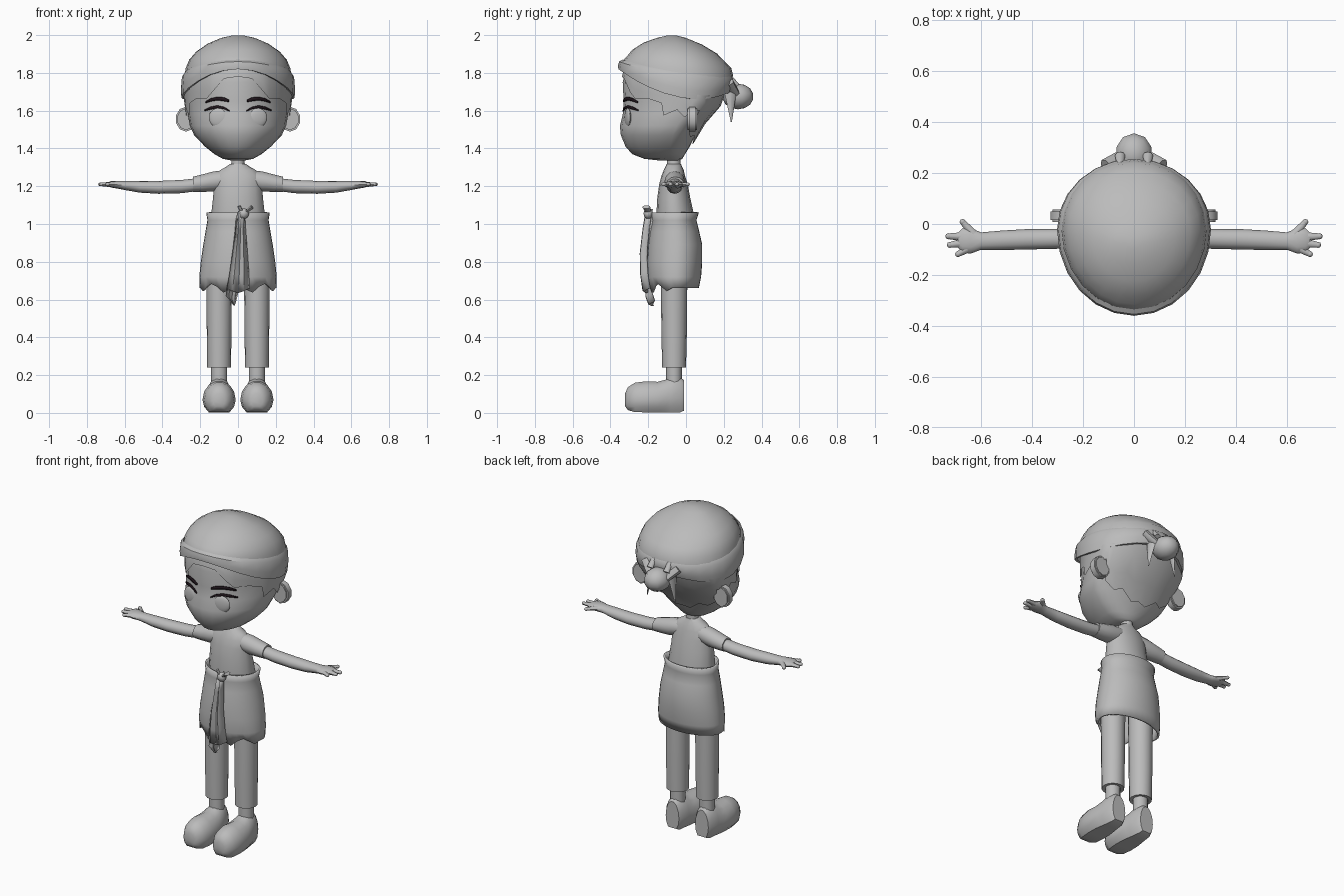
import bpy, bmesh, math
from mathutils import Vector, Matrix
from math import sin, cos, pi, radians

if "Cube" in bpy.data.objects:
    bpy.data.objects.remove(bpy.data.objects["Cube"])

def mat(name, c):
    m = bpy.data.materials.new(name)
    m.diffuse_color = (*c, 1)
    m.use_nodes = True
    m.node_tree.nodes["Principled BSDF"].inputs["Base Color"].default_value = m.diffuse_color
    return m

GREY = mat("plain grey", (0.5, 0.5, 0.5))
DARK = mat("dark brow", (0.015, 0.008, 0.012))

def finish(name, bm, m=GREY, angle=50, normals=True):
    if normals:
        bmesh.ops.recalc_face_normals(bm, faces=bm.faces)
    me = bpy.data.meshes.new(name)
    bm.to_mesh(me)
    bm.free()
    me.materials.append(m)
    ob = bpy.data.objects.new(name, me)
    bpy.context.collection.objects.link(ob)
    bpy.ops.object.select_all(action='DESELECT')
    ob.select_set(True)
    bpy.context.view_layer.objects.active = ob
    bpy.ops.object.shade_smooth_by_angle(angle=radians(angle))
    return ob

def loft(name, rings, m=GREY, closed=True, caps=(True, True), angle=50):
    """Skin a list of equally long point rings."""
    bm = bmesh.new()
    rows = [[bm.verts.new(p) for p in r] for r in rings]
    n = len(rows[0])
    for r0, r1 in zip(rows, rows[1:]):
        for i in range(n if closed else n - 1):
            j = (i + 1) % n
            bm.faces.new((r0[i], r0[j], r1[j], r1[i]))
    if closed and caps[0]:
        bm.faces.new(rows[0])
    if closed and caps[1]:
        bm.faces.new(rows[-1])
    return finish(name, bm, m, angle)

def thicken(ob, t):
    s = ob.modifiers.new("thickness", 'SOLIDIFY')
    s.thickness = t
    s.offset = -1
    return ob

def egg(a, rx, yf, yb, w=0.5):
    """Point on an egg outline: angle 0 faces front, yf/yb are its front and back."""
    yw = yf * (1 - w) + yb * w
    return rx * sin(a), yw - cos(a) * ((yw - yf) if cos(a) > 0 else (yb - yw))

def hoop(z, rx, yf, yb, cx=0, n=16, w=0.5, A=0, B=0):
    pts = []
    for i in range(n):
        a = 2 * pi * i / n
        x, y = egg(a, rx, yf, yb, w)
        pts.append((cx + x, y, z + A * cos(a) + B * cos(2 * a)))
    return pts

def ball(name, loc, r, seg=12, rings=8, rot=None):
    bm = bmesh.new()
    bmesh.ops.create_uvsphere(bm, u_segments=seg, v_segments=rings, radius=1)
    M = Matrix.Translation(loc) @ (rot or Matrix()) @ Matrix.Diagonal((*r, 1))
    bmesh.ops.transform(bm, matrix=M, verts=bm.verts)
    return finish(name, bm)

def spike(name, p, q, r0, r1, flat=1.0, seg=8):
    """Tapered limb from p to q, flattened along its own local y."""
    p, q = Vector(p), Vector(q)
    bm = bmesh.new()
    bmesh.ops.create_cone(bm, cap_ends=True, segments=seg, radius1=r0, radius2=r1, depth=(q - p).length)
    M = (Matrix.Translation((p + q) / 2) @ (q - p).to_track_quat('Z', 'Y').to_matrix().to_4x4()
         @ Matrix.Diagonal((1, flat, 1, 1)))
    bmesh.ops.transform(bm, matrix=M, verts=bm.verts)
    return finish(name, bm)

# head: height, half width, front, back
HEAD = [(1.335, .03, -.13, -.04), (1.345, .08, -.22, -.02), (1.37, .125, -.285, -.005),
        (1.41, .175, -.32, .02), (1.47, .232, -.345, .05), (1.52, .255, -.35, .08),
        (1.58, .265, -.335, .14), (1.65, .275, -.33, .19), (1.75, .28, -.335, .21),
        (1.82, .26, -.32, .18), (1.9, .19, -.25, .1)]
loft("head", [hoop(*h, n=24, w=.7) for h in HEAD])

def head_at(z):
    for a, b in zip(HEAD, HEAD[1:]):
        if z <= b[0]:
            t = (z - a[0]) / (b[0] - a[0])
            return [u + (v - u) * t for u, v in zip(a[1:], b[1:])]
    return HEAD[-1][1:]

def face_y(x, z):
    rx, yf, yb = head_at(z)
    return egg(math.asin(x / rx), rx, yf, yb, .7)[1]

# hair: jagged shell over the sides and back of the head
LOW = [(0, 1.78), (15, 1.77), (28, 1.70), (35, 1.665), (50, 1.665), (64, 1.64), (70, 1.575),
       (80, 1.605), (90, 1.565), (100, 1.6), (112, 1.6), (120, 1.5), (135, 1.46), (150, 1.47),
       (165, 1.42), (180, 1.43)]
edge = LOW + [(360 - a, z) for a, z in LOW[-2:0:-1]]
rows = []
for t in (0, .33, .66, 1):
    row = []
    for deg, lo in edge:
        a = radians(deg)
        hi = 1.735 + .06 * cos(a) + .045 * cos(2 * a)
        z = hi + (lo - hi) * t
        rx, yf, yb = head_at(z)
        x, y = egg(a, rx + .01, yf - .01, yb + .012, .7)
        row.append((x, y, z))
    rows.append(row)
loft("hair", rows, caps=(False, False))

# head wrap: lower band and the cap above it, each with its own rim
band = [(1.715, .288, -.34, .225, .06, .045), (1.715, .30, -.358, .24, .06, .045),
        (1.75, .302, -.36, .255, .055, .035), (1.797, .297, -.354, .255, .045, .018),
        (1.815, .283, -.335, .24, .04, .015)]
cap = [(1.80, .284, -.338, .25, .035, .018), (1.835, .277, -.335, .24, .02, .01),
       (1.87, .258, -.315, .21, .015, 0), (1.912, .222, -.285, .165, .01, 0),
       (1.955, .16, -.225, .085, .005, 0), (1.985, .09, -.155, 0, 0, 0), (1.998, .03, -.1, -.05, 0, 0)]
for name, table, caps in (("wrap_band", band, (False, False)), ("wrap_cap", cap, (False, True))):
    loft(name, [hoop(z, rx, f, b, n=24, w=.55, A=A, B=B) for z, rx, f, b, A, B in table],
         caps=caps, angle=40)

# tied knot at the back
ball("wrap_knot", (0, .275, 1.675), (.075, .083, .068), 10, 7)
for s in (-1, 1):
    spike("knot_loop", (s * .1, .215, 1.75), (s * .03, .27, 1.67), .045, .03, .6)
    spike("knot_tail", (s * .07, .235, 1.71), (s * .095, .24, 1.54), .035, .003, .4)
    spike("knot_fold", (s * .05, .165, 1.865), (s * .055, .27, 1.73), .004, .02, .8)

# ears, eyes, lashes and brows
def face_strip(name, s, pts):
    top, bot = [], []
    for x, z, h in pts:
        for lst, zz in ((top, z + h), (bot, z - h)):
            lst.append((s * x, face_y(x, zz) - .008, zz))
    thicken(loft(name, [top, bot], DARK, closed=False), .006)

for s in (-1, 1):
    bm = bmesh.new()
    bmesh.ops.create_cone(bm, cap_ends=True, segments=10, radius1=1, radius2=1, depth=2)
    M = (Matrix.Translation((s * .275, .032, 1.555)) @ Matrix.Rotation(pi / 2, 4, 'X')
         @ Matrix.Diagonal((.056, .066, .025, 1)))
    bmesh.ops.transform(bm, matrix=M, verts=bm.verts)
    bmesh.ops.bevel(bm, geom=[e for e in bm.edges if abs(e.verts[0].co.y - e.verts[1].co.y) < .001],
                    offset=.008, segments=2, affect='EDGES')
    finish("ear", bm)
    ball("eye", (s * .105, face_y(.105, 1.563) + .004, 1.563), (.051, .014, .051), 20, 10,
         Matrix.Rotation(s * .22, 4, 'Z'))
    face_strip("lash", s, [(.048, 1.60, .003), (.075, 1.614, .006), (.11, 1.621, .007),
                           (.145, 1.614, .007), (.178, 1.602, .003)])
    face_strip("brow", s, [(.05, 1.652, .006), (.075, 1.66, .01), (.11, 1.664, .009),
                           (.145, 1.657, .008), (.172, 1.645, .004)])

# neck and shirt
loft("neck", [hoop(1.28, .042, -.105, -.02, n=12), hoop(1.33, .034, -.1, -.03, n=12),
              hoop(1.40, .036, -.1, -.02, n=12)])
SHIRT = [(.95, .14, -.155, .045), (1.05, .142, -.157, .042), (1.14, .132, -.152, .022),
         (1.21, .127, -.142, .01), (1.255, .125, -.13, -.005), (1.285, .095, -.118, -.012),
         (1.305, .06, -.108, -.022), (1.318, .043, -.103, -.026)]
loft("shirt", [hoop(*r) for r in SHIRT])

# arms, sleeves and hands run outwards along x: x, centre y, centre z, half y, half z
def limb(name, s, table, n=12):
    loft(name, [[(s * x, y + ry * cos(2 * pi * i / n), z + rz * sin(2 * pi * i / n)) for i in range(n)]
                for x, y, z, ry, rz in table])

for s in (-1, 1):
    limb("sleeve", s, [(.07, -.062, 1.235, .05, .05), (.13, -.06, 1.225, .054, .053),
                       (.19, -.058, 1.216, .05, .046), (.238, -.057, 1.21, .046, .04),
                       (.236, -.057, 1.21, .036, .032)])
    limb("arm", s, [(.2, -.057, 1.21, .038, .034), (.3, -.058, 1.198, .039, .035),
                    (.42, -.06, 1.194, .04, .034), (.52, -.064, 1.197, .038, .031),
                    (.6, -.067, 1.204, .034, .024), (.64, -.066, 1.208, .05, .02),
                    (.672, -.064, 1.21, .048, .017), (.69, -.064, 1.21, .03, .01)])
    for (x0, y0), (x1, y1) in (((.63, -.04), (.672, .008)), ((.67, -.05), (.728, -.048)),
                               ((.67, -.075), (.722, -.082)), ((.64, -.09), (.69, -.118))):
        spike("finger", (s * x0, y0, 1.209), (s * x1, y1, 1.21), .018, .011, .8)
        ball("fingertip", (s * x1, y1, 1.21), (.012, .012, .01), 8, 6)

# wrapped skirt with an uneven hem
SKIRT = [(1.06, .168, -.185, .068), (1.02, .162, -.178, .055), (.96, .172, -.19, .07),
         (.89, .184, -.2, .086), (.8, .197, -.207, .086), (.72, .205, -.205, .08), (.66, .203, -.192, .068)]
rows = [hoop(*r, n=32, w=.55) for r in SKIRT]
rows[-1] = [(x, y, z + (.025 * cos(x * 45) * (1 if y < -.08 else 0))) for x, y, z in rows[-1]]
thicken(loft("skirt", rows, caps=(False, False)), .012)

# hanging sash ends: left x, right x, front y, z
def sash(name, table):
    rows = []
    for xl, xr, y, z in table:
        w = xr - xl
        rows.append([(xl, y + .03, z), (xl + .25 * w, y, z - .005), (xl + .5 * w, y + .018, z - .015),
                     (xl + .75 * w, y + .002, z - .005), (xr, y + .035, z + .01)])
    thicken(loft(name, rows, closed=False), .012)

sash("sash_front", [(.0, .035, -.215, 1.07), (-.012, .04, -.23, .98), (-.03, .05, -.245, .85),
                    (-.045, .058, -.243, .74), (-.06, .062, -.23, .65)])
sash("sash_back", [(-.01, .03, -.2, 1.05), (-.03, .03, -.215, .9), (-.05, .02, -.22, .75),
                   (-.065, .0, -.215, .62), (-.03, -.01, -.2, .58)])
ball("sash_knot", (.03, -.2, 1.055), (.028, .025, .028), 8, 6)
spike("sash_ear", (.03, -.2, 1.055), (.075, -.21, 1.09), .012, .022, .5)
spike("sash_ear", (.025, -.2, 1.055), (.005, -.21, 1.095), .012, .016, .5)

# trousers, ankles and shoes
SHOE = [(-.322, .03, .035, .105), (-.308, .055, .015, .138), (-.27, .078, .004, .162),
        (-.21, .088, .003, .17), (-.15, .085, .003, .167), (-.11, .076, .003, .178),
        (-.08, .068, .003, .192), (-.03, .058, .003, .192), (-.01, .045, .012, .175)]
for s in (-1, 1):
    cx = s * .1
    loft("trouser_leg", [hoop(.92, .07, -.135, .01, cx), hoop(.6, .067, -.132, .006, cx),
                         hoop(.4, .065, -.13, .004, cx), hoop(.24, .063, -.126, .0, cx),
                         hoop(.243, .05, -.112, -.014, cx)])
    loft("ankle", [hoop(z, .043, -.105, -.022, cx, 12) for z in (.15, .26)])
    rows = []
    for y, w, lo, hi in SHOE:
        row = []
        for i in range(14):
            a = 2 * pi * i / 14
            zc = lo + .4 * (hi - lo)
            up = sin(a) > 0
            # lower half squared off into a flat sole
            zz = zc + (hi - zc) * sin(a) if up else zc - (zc - lo) * min(1, -sin(a) * 1.3)
            row.append((cx + w * cos(a), y, zz))
        rows.append(row)
    loft("shoe", rows, angle=45)
